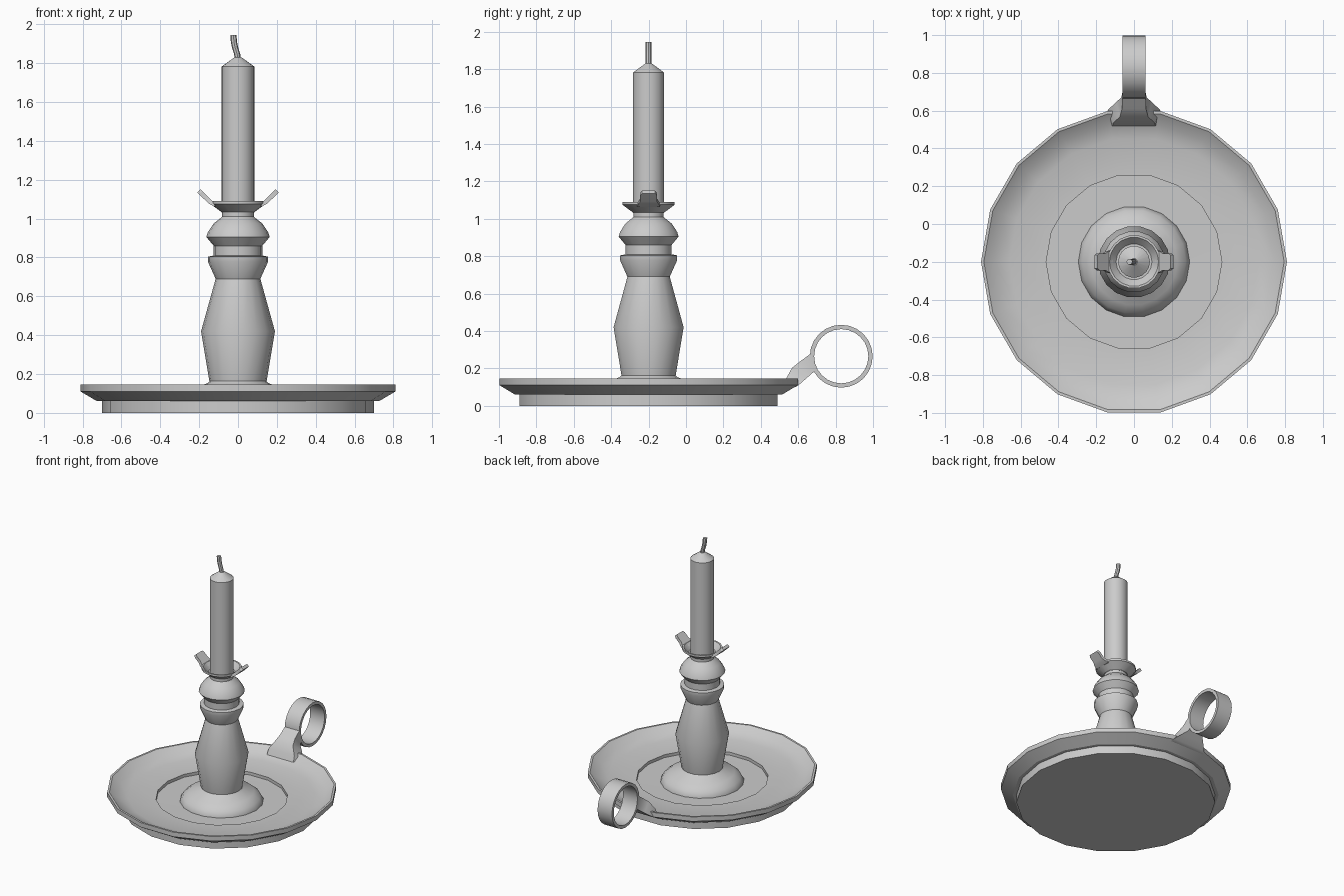
import bpy, bmesh, math
from mathutils import Vector, Matrix

if "Cube" in bpy.data.objects:
    bpy.data.objects.remove(bpy.data.objects["Cube"])

AXIS = Vector((0, -0.2, 0))   # dish and candle axis


def finish(name, bm, angle=30):
    bmesh.ops.remove_doubles(bm, verts=bm.verts, dist=1e-5)
    bmesh.ops.recalc_face_normals(bm, faces=bm.faces)
    for f in bm.faces:
        f.smooth = True
    me = bpy.data.meshes.new(name)
    bm.to_mesh(me)
    bm.free()
    me.set_sharp_from_angle(angle=math.radians(angle))
    ob = bpy.data.objects.new(name, me)
    bpy.context.collection.objects.link(ob)
    return ob


def skin(bm, rings, closed=False):
    """Bridge equal-length point rings; cap both ends unless closed."""
    vs = [[bm.verts.new(p) for p in r] for r in rings]
    n = len(vs[0])
    pairs = list(zip(vs, vs[1:])) + ([(vs[-1], vs[0])] if closed else [])
    for a, b in pairs:
        for i in range(n):
            j = (i + 1) % n
            bm.faces.new((a[i], a[j], b[j], b[i]))
    if not closed:
        bm.faces.new(vs[0])
        bm.faces.new(vs[-1])


def lathe(name, profile, n=18):
    bm = bmesh.new()
    skin(bm, [[AXIS + Vector((r * math.cos(2 * math.pi * i / n),
                              r * math.sin(2 * math.pi * i / n), z))
               for i in range(n)] for r, z in profile])
    return finish(name, bm)


# Dish with foot, flared rim and recessed centre
lathe("dish", [(0.70, 0), (0.70, 0.06), (0.725, 0.06), (0.81, 0.11), (0.81, 0.145),
               (0.795, 0.145), (0.74, 0.105), (0.66, 0.082), (0.465, 0.075),
               (0.465, 0.052), (0.28, 0.05)])

# Domed base of the stem
lathe("stem_base", [(0.295, 0.045), (0.295, 0.055), (0.275, 0.09), (0.23, 0.125),
                    (0.157, 0.153), (0.145, 0.165)])

# Turned stem
lathe("stem", [(0.145, 0.15), (0.19, 0.42), (0.115, 0.69), (0.155, 0.778),
               (0.155, 0.804), (0.125, 0.81), (0.125, 0.86), (0.163, 0.905),
               (0.155, 0.93), (0.125, 0.975), (0.093, 1.0), (0.082, 1.01),
               (0.082, 1.035)])

# Drip cup
lathe("drip_cup", [(0.08, 1.03), (0.142, 1.075), (0.142, 1.09), (0.13, 1.09),
                   (0.095, 1.05), (0.06, 1.05)])

# Two thumb tabs on the cup: (inner x, z), (outer x, z), half width
for side, label in ((1, "right"), (-1, "left")):
    bm = bmesh.new()
    rings = []
    for (xi, zi), (xo, zo), w in (((0.11, 1.07), (0.125, 1.063), 0.062),
                                  ((0.135, 1.093), (0.15, 1.077), 0.055),
                                  ((0.15, 1.108), (0.165, 1.091), 0.045),
                                  ((0.183, 1.14), (0.199, 1.124), 0.045),
                                  ((0.193, 1.15), (0.21, 1.135), 0.035)):
        rings.append([AXIS + Vector(p) for p in (
            (side * xi, -w, zi), (side * xi, w, zi),
            (side * xo, w, zo), (side * xo, -w, zo))])
    skin(bm, rings)
    finish("cup_tab_" + label, bm)

# Candle with conical top
lathe("candle", [(0.084, 1.03), (0.084, 1.782), (0.018, 1.83)])

# Curved wick
bm = bmesh.new()
skin(bm, [[AXIS + Vector((x + 0.016 * math.cos(a * math.pi / 4),
                          0.016 * math.sin(a * math.pi / 4), z)) for a in range(8)]
          for x, z in ((0, 1.815), (-0.004, 1.845), (-0.015, 1.88),
                       (-0.021, 1.91), (-0.024, 1.945))])
finish("wick", bm)

# Finger ring
bm = bmesh.new()
rings = []
for i in range(24):
    a = 2 * math.pi * i / 24
    rings.append([(x, 0.83 + r * math.cos(a), 0.265 + r * math.sin(a))
                  for x, r in ((-0.062, 0.168), (0.062, 0.168), (0.062, 0.145), (-0.062, 0.145))])
skin(bm, rings, closed=True)
finish("finger_ring", bm)

# Bracket joining ring to rim: top (y, z, half width), bottom (y, z, half width)
bm = bmesh.new()
rings = []
for (yt, zt, wt), (yb, zb, wb) in (((0.515, 0.095, 0.115), (0.585, 0.10, 0.145)),
                                   ((0.535, 0.145, 0.11), (0.604, 0.112, 0.138)),
                                   ((0.567, 0.203, 0.075), (0.645, 0.148, 0.095)),
                                   ((0.61, 0.237, 0.063), (0.67, 0.17, 0.067)),
                                   ((0.668, 0.28, 0.062), (0.694, 0.19, 0.062))):
    rings.append([(-wt, yt, zt), (wt, yt, zt), (wb, yb, zb), (-wb, yb, zb)])
skin(bm, rings)
finish("ring_bracket", bm, 40)
